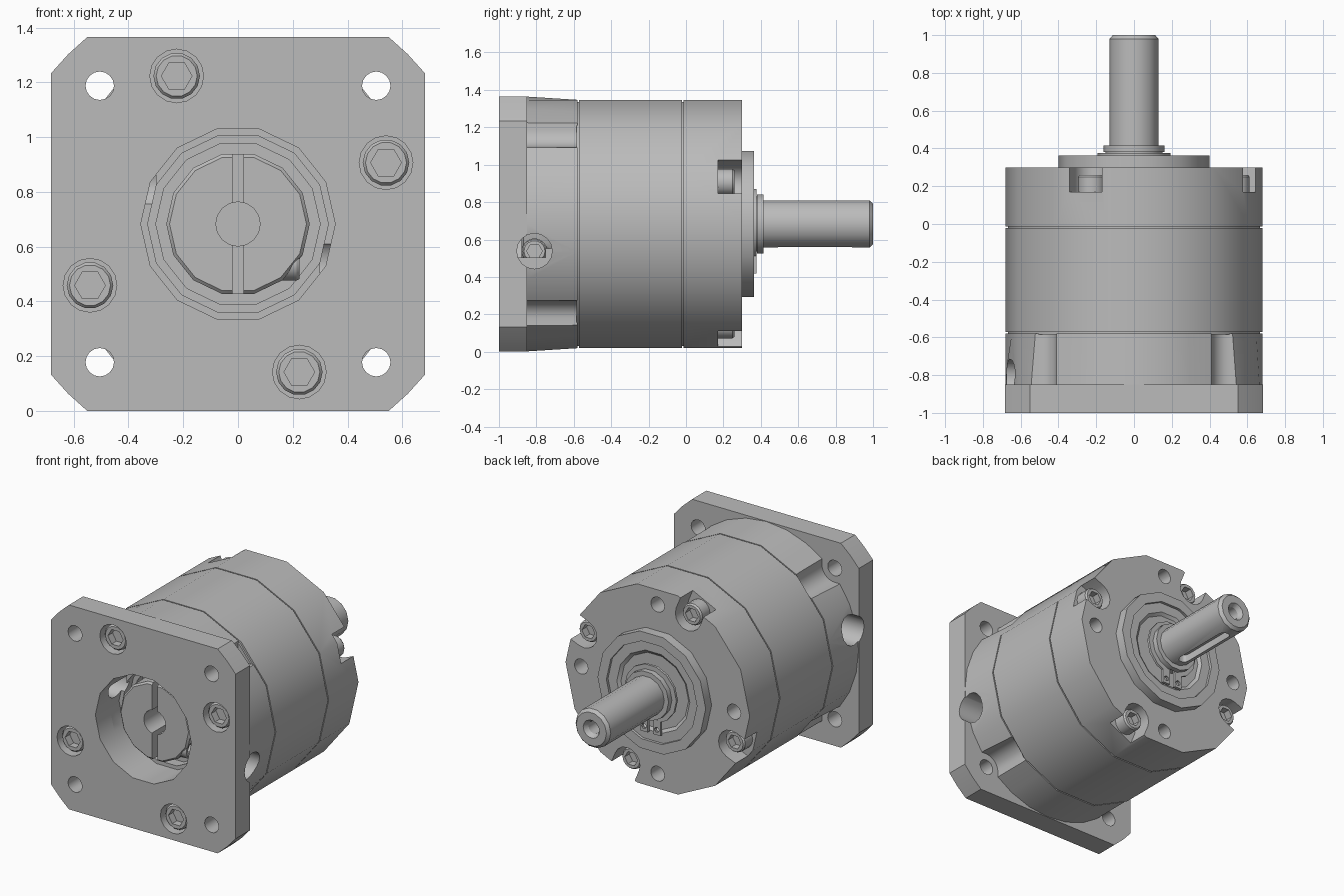
import bpy, bmesh
from math import sin, cos, pi, radians
from mathutils import Matrix, Vector

if "Cube" in bpy.data.objects:
    bpy.data.objects.remove(bpy.data.objects["Cube"])

AXIS = 0.683          # height of the gearbox centre line
SIDES = 14
parts = []

grey = bpy.data.materials.new("machined_grey")
grey.use_nodes = True
grey.diffuse_color = (0.5, 0.5, 0.5, 1)
grey.node_tree.nodes["Principled BSDF"].inputs["Base Color"].default_value = (0.5, 0.5, 0.5, 1)


def loft(name, rings, matrix=None):
    """Closed skin through rings of points, given relative to the centre line."""
    bm = bmesh.new()
    loops = [[bm.verts.new(p) for p in ring] for ring in rings]
    n = len(loops[0])
    for a, b in zip(loops, loops[1:]):
        for i in range(n):
            bm.faces.new((a[i], a[(i + 1) % n], b[(i + 1) % n], b[i]))
    bm.faces.new(loops[0])
    bm.faces.new(loops[-1])
    bmesh.ops.recalc_face_normals(bm, faces=bm.faces)
    if matrix:
        bm.transform(matrix)
    mesh = bpy.data.meshes.new(name)
    bm.to_mesh(mesh)
    bm.free()
    mesh.materials.append(grey)
    return place(name, mesh)


def place(name, mesh, offset=(0, 0, 0), turn=0):
    obj = bpy.data.objects.new(name, mesh)
    obj.location = Vector(offset) + Vector((0, 0, AXIS))
    obj.rotation_euler.z = turn
    bpy.context.collection.objects.link(obj)
    parts.append(obj)
    return obj


def lathe(name, profile, sides=SIDES, at=(0, 0), matrix=None):
    """Turn (radius, y) pairs about the y direction through at=(x, z)."""
    steps = [2 * pi * i / sides for i in range(sides)]
    return loft(name, [[(at[0] + r * cos(t), y, at[1] + r * sin(t)) for t in steps]
                       for r, y in profile], matrix)


def rod(r, y0, y1, at=(0, 0), sides=16, matrix=None):
    return lathe("cutter", [(r, y0), (r, y1)], sides, at, matrix)


def prism(name, points, y0, y1):
    return loft(name, [[(x, y, z) for x, z in points] for y in (y0, y1)])


def block(name, x0, x1, y0, y1, z0, z1):
    return prism(name, [(x0, z0), (x1, z0), (x1, z1), (x0, z1)], y0, y1)


def cut(obj, cutters):
    for c in cutters:
        mod = obj.modifiers.new("cut", "BOOLEAN")
        mod.solver = "EXACT"
        mod.object = c
        bpy.context.view_layer.update()
        graph = bpy.context.evaluated_depsgraph_get()
        mesh = bpy.data.meshes.new_from_object(obj.evaluated_get(graph))
        obj.modifiers.clear()
        obj.data = mesh
        parts.remove(c)
        bpy.data.objects.remove(c)


def polar(r, degrees):
    a = radians(degrees)
    return r * cos(a), r * sin(a)


def pocket(dist, degrees, half, w, y0, y1):
    """Round-bottomed pocket opening outward at an angle."""
    arc = [radians(180 - half + half * i / 4) for i in range(9)]
    pts = [(dist + w * cos(t), w * sin(t)) for t in arc]
    end = (pts[-1][0] - 0.6 * sin(arc[-1]), pts[-1][1] + 0.6 * cos(arc[-1]))
    pts += [end, (end[0], -end[1])]
    a = radians(degrees)
    pts = [(x * cos(a) - y * sin(a), x * sin(a) + y * cos(a)) for x, y in pts]
    return prism("cutter", pts, y0, y1)


def bore():
    return lathe("cutter", [(.355, -1.1), (.355, -.75), (.33, -.75), (.33, -.68),
                            (.3, -.68), (.3, -.62)])


def access_holes():
    # Clamp screw access, one on each side, half a turn apart
    quarter = Matrix.Rotation(pi / 2, 4, "Z")
    return [rod(.095, s * .3, s * .9, (0, 0),
                matrix=Matrix.Translation((0, -.81, s * .145)) @ quarter)
            for s in (1, -1)]


QUARTERS = [0, 90, 180, 270]
SCREWS = [polar(.585, 22.5 + q) for q in QUARTERS]
MOUNTS = [polar(.714, 45 + q) for q in QUARTERS]

# Square mounting flange with clipped corners
outline = []
for q in QUARTERS:
    a = radians(q)
    for x, z in [(.683, .55), (.62, .62), (.55, .683)]:
        outline.append((x * cos(a) - z * sin(a), x * sin(a) + z * cos(a)))
flange = prism("mounting_flange", outline, -1, -.85)
cut(flange, [bore()] + access_holes()
    + [rod(.052, -1.1, -.7, p) for p in MOUNTS]
    + [rod(.098, -1.1, -.88, p) for p in SCREWS])

# Adapter body, round at the flange and faceted at the housing
body = lathe("adapter_body", [(.681, -.85), (.681, -.58)], SIDES * 2)
for i, v in enumerate(body.data.vertices):
    if v.co.y > -.6 and i % 2:
        v.co.x *= cos(pi / SIDES)
        v.co.z *= cos(pi / SIDES)
cut(body, [bore()] + access_holes()
    + [pocket(.714, 45 + q, 45, .095, -.9, -.5) for q in QUARTERS])

# Gear housing with narrow joint grooves
lathe("gear_housing", [(.668, -.585), (.668, -.572), (.681, -.572), (.681, -.022),
                       (.668, -.022), (.668, -.01)])

# Output cap with screw notches and tapped holes
cap = lathe("output_cap", [(.681, -.014), (.681, .3)])
cut(cap, [pocket(.59, 22.5 + q, 90, .095, .17, .4) for q in QUARTERS]
    + [rod(.05, .12, .4, polar(.565, q)) for q in QUARTERS])

# Pilot boss with a stepped recess
lathe("pilot_boss", [(.4, .29), (.4, .363), (.335, .363), (.335, .345), (.27, .345),
                     (.25, .33), (.15, .33)])

# Output shaft with collar, centre hole and keyway
shaft = lathe("output_shaft", [(.15, .3), (.15, .38), (.162, .38), (.162, .415), (.13, .415),
                               (.13, .98), (.112, 1), (.06, 1), (.042, .97), (.042, .88)])
arc = [pi * i / 6 for i in range(7)]
slot = [(.035 * cos(t), .885 + .035 * sin(t)) for t in arc]
slot += [(-.035 * cos(t), .495 - .035 * sin(t)) for t in arc]
cut(shaft, [loft("cutter", [[(x, y, z) for x, y in slot] for z in (-.2, -.075)])])

# Retaining ring with two eared ends
ring = lathe("retaining_ring", [(.192, .36), (.192, .376)])
cut(ring, [block("cutter", -.02, .02, .3, .4, -.3, -.14)])
for side, x in (("left", .02), ("right", -.075)):
    ear = block(side + "_ring_ear", x, x + .055, .358, .377, -.265, -.165)
    cut(ear, [rod(.017, .3, .4, (x + .0275, -.23), 10)])

# Split clamp hub inside the bore
hub = lathe("clamp_hub", [(.25, -.88), (.262, -.868), (.262, -.6)])
seat = Matrix.Translation((0, -.81, -.145)) @ Matrix.Rotation(pi / 2, 4, "Z")
cut(hub, [rod(.081, -1, -.63), block("cutter", -.02, .02, -1, -.66, -.27, .27),
          rod(.066, -.4, -.13, matrix=seat)])

# Socket head screws: one mesh shared by flange, cap and clamp
head = lathe("flange_screw_1", [(.085, .1), (.085, .012), (.075, 0)])
cut(head, [rod(.056, -.1, .05, sides=6)])
screw = head.data
head.location = (SCREWS[0][0], -.975, SCREWS[0][1] + AXIS)
for i, (x, z) in enumerate(SCREWS):
    if i:
        place(f"flange_screw_{i + 1}", screw, (x, -.975, z))
    cap_screw = place(f"cap_screw_{i + 1}", screw, (x, .26, z), pi)
    cap_screw.scale = (.85, 1, .85)
clamp = place("clamp_screw", screw, (.225, -.81, -.145), pi / 2)
clamp.scale = (.75, 1, .75)

# Smooth the turned surfaces, keep machined edges sharp
bpy.ops.object.select_all(action="DESELECT")
for obj in parts:
    obj.select_set(True)
bpy.context.view_layer.objects.active = flange
bpy.ops.object.shade_smooth_by_angle(angle=radians(30))
